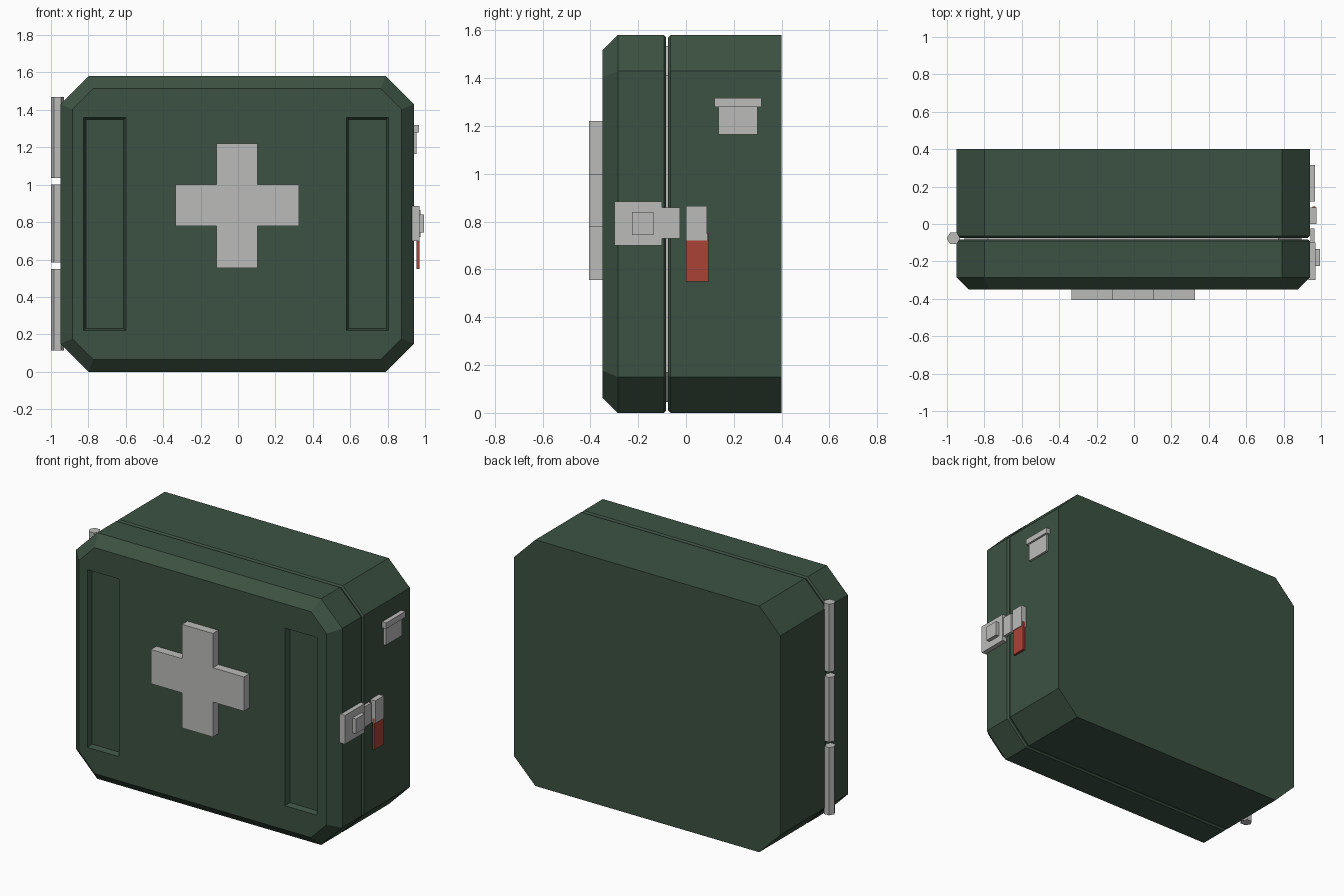
import bpy, bmesh, math

if "Cube" in bpy.data.objects:
    bpy.data.objects.remove(bpy.data.objects["Cube"])


def material(name, rgb):
    m = bpy.data.materials.new(name)
    m.diffuse_color = (*rgb, 1.0)
    m.use_nodes = True
    m.node_tree.nodes["Principled BSDF"].inputs["Base Color"].default_value = m.diffuse_color
    return m


GREEN = material("dark green", (0.045, 0.084, 0.055))
GREY = material("light grey", (0.50, 0.50, 0.49))
RED = material("red", (0.41, 0.055, 0.037))


def loft(name, rings, mat):
    """Closed solid through rings of equally many points, capped at both ends."""
    bm = bmesh.new()
    vs = [[bm.verts.new(p) for p in ring] for ring in rings]
    n = len(vs[0])
    for a, b in zip(vs, vs[1:]):
        for i in range(n):
            j = (i + 1) % n
            bm.faces.new((a[i], a[j], b[j], b[i]))
    bm.faces.new(vs[0])
    bm.faces.new(vs[-1])
    bmesh.ops.recalc_face_normals(bm, faces=bm.faces)
    me = bpy.data.meshes.new(name)
    bm.to_mesh(me)
    bm.free()
    me.materials.append(mat)
    ob = bpy.data.objects.new(name, me)
    bpy.context.collection.objects.link(ob)
    return ob


def box(name, x, y, z, mat):
    ring = lambda h: [(x[0], y[0], h), (x[1], y[0], h), (x[1], y[1], h), (x[0], y[1], h)]
    return loft(name, [ring(z[0]), ring(z[1])], mat)


CX, CZ, W, H, C = -0.005, 0.79, 0.945, 0.79, 0.15


def octagon(y, inset):
    """Case outline with cut corners, moved inwards by inset."""
    w, h = W - inset, H - inset
    k = inset * (math.sqrt(2) - 1)
    a, b = W - C - k, H - C - k
    pts = [(a, h), (w, b), (w, -b), (a, -h), (-a, -h), (-w, -b), (-w, b), (-a, h)]
    return [(CX + px, y, CZ + pz) for px, pz in pts]


# Case body, lid and the seal between them
loft("case_body", [octagon(0.40, 0), octagon(-0.065, 0), octagon(-0.075, 0.01)], GREEN)
lid = loft("case_lid", [octagon(-0.083, 0.01), octagon(-0.092, 0),
                        octagon(-0.285, 0), octagon(-0.35, 0.065)], GREEN)
loft("seal", [octagon(-0.083, 0.045), octagon(-0.075, 0.045)], GREY)

# Recessed panels in the lid front
for side in (-1, 1):
    cx = -0.01 + side * 0.7025

    def rect(y, g):
        w, z0, z1 = 0.1125 - g, 0.22 + g, 1.36 - g
        return [(cx - w, y, z0), (cx + w, y, z0), (cx + w, y, z1), (cx - w, y, z1)]

    cutter = loft("panel_cutter", [rect(-0.38, 0), rect(-0.35, 0), rect(-0.32, 0.012)], GREEN)
    cutter.hide_render = True
    mod = lid.modifiers.new("recess", "BOOLEAN")
    mod.operation, mod.solver, mod.object = "DIFFERENCE", "EXACT", cutter
    bpy.context.view_layer.objects.active = lid
    bpy.ops.object.modifier_apply(modifier=mod.name)
    bpy.data.objects.remove(cutter)

# Raised cross
x0, x1, x2, x3 = -0.335, -0.115, 0.105, 0.325
z0, z1, z2, z3 = 0.555, 0.78, 1.0, 1.22
cross = [(x1, z0), (x2, z0), (x2, z1), (x3, z1), (x3, z2), (x2, z2),
         (x2, z3), (x1, z3), (x1, z2), (x0, z2), (x0, z1), (x1, z1)]
loft("cross", [[(x, y, z) for x, z in cross] for y in (-0.405, -0.345)], GREY)

# Hinge barrels on the left side
for i, (lo, hi) in enumerate([(0.115, 0.55), (0.585, 1.0), (1.035, 1.47)]):
    loft(f"hinge_{i + 1}", [[(-0.965 + 0.036 * math.cos(math.radians(a)),
                              -0.077 + 0.036 * math.sin(math.radians(a)), z)
                             for a in range(0, 360, 60)] for z in (lo, hi)], GREY)

# Latch on the right side
box("latch_plate", (0.93, 0.97), (-0.30, -0.10), (0.70, 0.885), GREY)
box("latch_button", (0.965, 0.995), (-0.225, -0.135), (0.745, 0.84), GREY)
box("latch_tongue", (0.945, 0.965), (-0.11, -0.025), (0.73, 0.86), GREY)
box("latch_catch", (0.935, 0.975), (0.0, 0.088), (0.72, 0.865), GREY)
box("red_tab", (0.955, 0.97), (0.0, 0.094), (0.55, 0.75), RED)

# Small bracket higher up on the right side
box("bracket_body", (0.935, 0.955), (0.135, 0.30), (1.165, 1.285), GREY)
box("bracket_lip", (0.935, 0.968), (0.12, 0.315), (1.28, 1.318), GREY)
